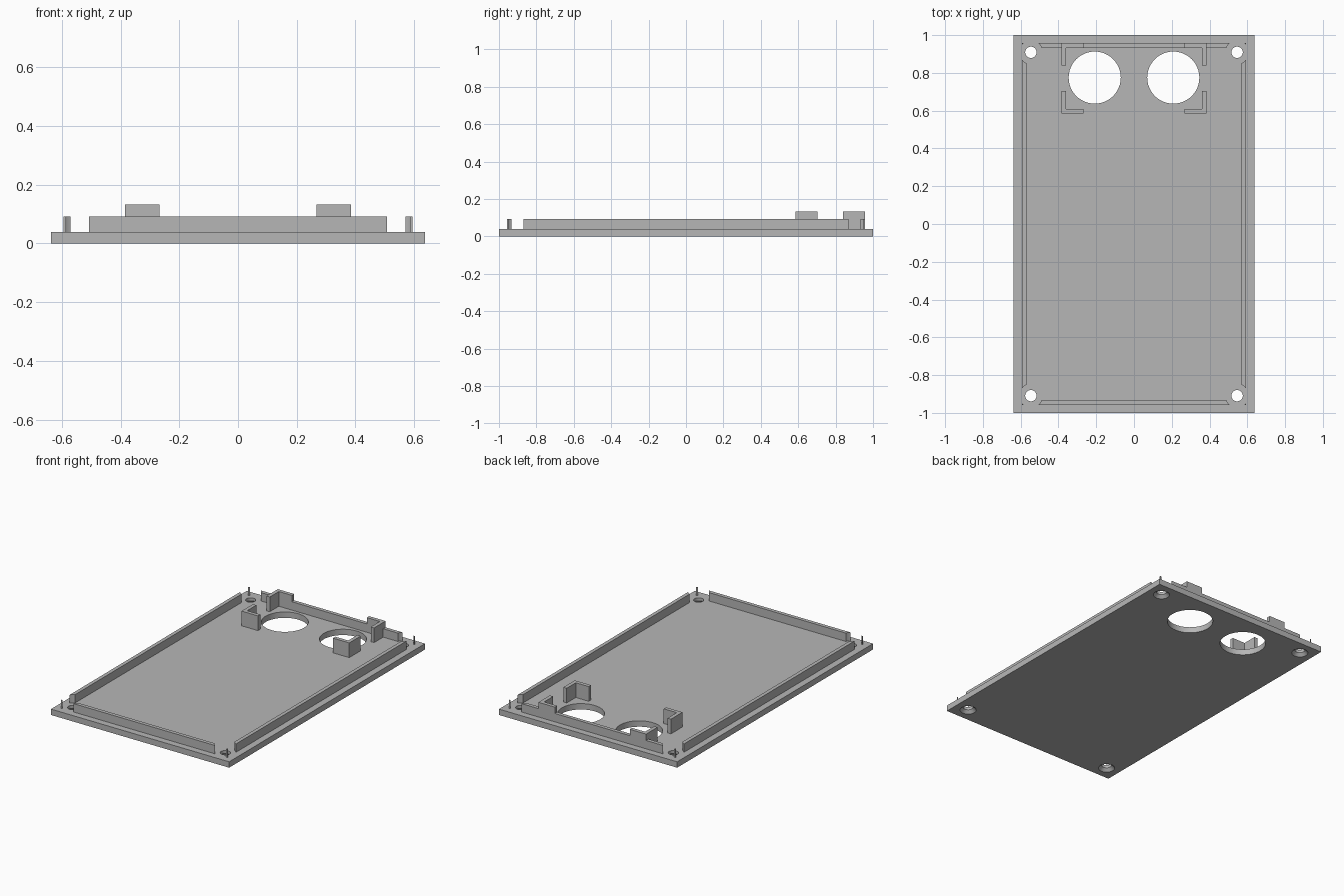
import bpy, bmesh
from mathutils import Matrix, Vector

cube = bpy.data.objects.get("Cube")
if cube:
    bpy.data.objects.remove(cube, do_unlink=True)

HX, HY, PLATE = 0.637, 1.0, 0.038       # plate half sizes and thickness
RIM_TOP, CLIP_TOP = 0.092, 0.133
RX, RY, WALL = 0.594, 0.957, 0.024      # rim outer half sizes and wall
SCREW_X, SCREW_Y = 0.546, 0.909
CORNERS = [(sx, sy) for sx in (-1, 1) for sy in (-1, 1)]

grey = bpy.data.materials.new("plastic_grey")
grey.use_nodes = True
colour = (0.47, 0.47, 0.47, 1)
grey.diffuse_color = colour
grey.node_tree.nodes["Principled BSDF"].inputs["Base Color"].default_value = colour


def add_object(name, bm):
    bmesh.ops.recalc_face_normals(bm, faces=bm.faces)
    mesh = bpy.data.meshes.new(name)
    bm.to_mesh(mesh)
    bm.free()
    mesh.materials.append(grey)
    obj = bpy.data.objects.new(name, mesh)
    bpy.context.collection.objects.link(obj)
    return obj


def box(name, low, high):
    low, high = Vector(low), Vector(high)
    bm = bmesh.new()
    bmesh.ops.create_cube(bm, size=1, matrix=Matrix.Translation((low + high) / 2)
                          @ Matrix.Diagonal((*(high - low), 1)))
    return add_object(name, bm)


def cone(x, y, z0, z1, r0, r1):
    bm = bmesh.new()
    bmesh.ops.create_cone(bm, cap_ends=True, segments=48, radius1=r0, radius2=r1,
                          depth=z1 - z0, matrix=Matrix.Translation((x, y, (z0 + z1) / 2)))
    return add_object("cutter", bm)


def cut(obj, cutter):
    cutter.hide_render = True
    mod = obj.modifiers.new("cut", "BOOLEAN")
    mod.operation, mod.solver, mod.object = "DIFFERENCE", "EXACT", cutter
    bpy.context.view_layer.update()
    graph = bpy.context.evaluated_depsgraph_get()
    mesh = bpy.data.meshes.new_from_object(obj.evaluated_get(graph))
    obj.modifiers.clear()
    obj.data = mesh
    bpy.data.objects.remove(cutter, do_unlink=True)


# Base plate with two large round openings and countersunk screw holes
plate = box("base_plate", (-HX, -HY, 0), (HX, HY, PLATE))
for side in (-1, 1):
    cut(plate, cone(side * 0.208, 0.775, -0.1, 0.1, 0.138, 0.138))
for sx, sy in CORNERS:
    x, y = sx * SCREW_X, sy * SCREW_Y
    cut(plate, cone(x, y, -0.1, 0.1, 0.03, 0.03))
    cut(plate, cone(x, y, -0.019, 0.019, 0.068, 0.03))

# Raised rim, interrupted by round clearances that leave slim corner posts
rim = box("raised_rim", (-RX, -RY, PLATE), (RX, RY, RIM_TOP))
cut(rim, box("cutter", (WALL - RX, WALL - RY, -0.1), (RX - WALL, RY - WALL, 0.3)))
for sx, sy in CORNERS:
    cut(rim, cone(sx * SCREW_X, sy * SCREW_Y, -0.1, 0.3, 0.062, 0.062))

# L-shaped corner clips around the two openings
LEG, CLIP_X, CLIP_Y, MID_Y = 0.117, 0.385, 0.1855, 0.7715
profile = [(0, 0), (LEG, 0), (LEG, WALL), (WALL, WALL), (WALL, LEG), (0, LEG)]
for sx, sy in CORNERS:
    bm = bmesh.new()
    face = bm.faces.new([bm.verts.new((sx * (CLIP_X - u), MID_Y + sy * (CLIP_Y - v), PLATE))
                         for u, v in profile])
    top = bmesh.ops.extrude_face_region(bm, geom=[face])["geom"]
    bmesh.ops.translate(bm, vec=(0, 0, CLIP_TOP - PLATE),
                        verts=[g for g in top if isinstance(g, bmesh.types.BMVert)])
    add_object(("rear" if sy > 0 else "front") + ("_left" if sx > 0 else "_right") + "_clip", bm)

# Smooth the round walls while keeping the edges sharp
bpy.ops.object.select_all(action="DESELECT")
for obj in (plate, rim):
    obj.select_set(True)
bpy.context.view_layer.objects.active = plate
bpy.ops.object.shade_smooth_by_angle()
